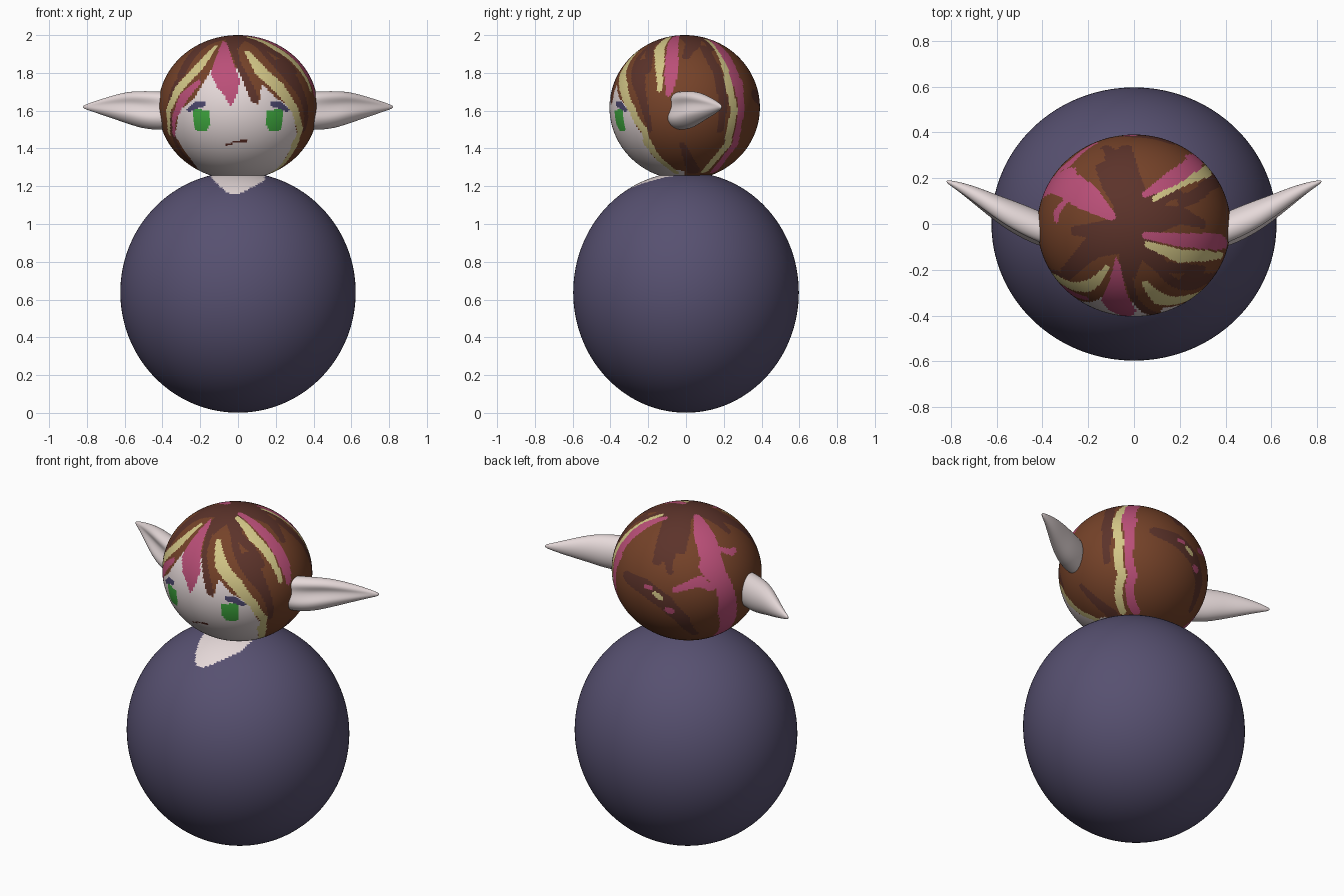
import bpy
import bmesh
import math
from mathutils import Vector
from mathutils.kdtree import KDTree

cube = bpy.data.objects.get("Cube")
if cube:
    bpy.data.objects.remove(cube, do_unlink=True)


def linear(value):
    return value / 12.92 if value < 0.04 else ((value + 0.055) / 1.055) ** 2.4


# Flat colours, given as screen values
PALETTE = {
    "hair_brown": (0.46, 0.26, 0.16),
    "hair_dark": (0.36, 0.2, 0.165),
    "hair_pink": (0.73, 0.31, 0.47),
    "hair_cream": (0.83, 0.78, 0.53),
    "skin": (0.9, 0.85, 0.85),
    "eye_green": (0.25, 0.67, 0.25),
    "robe_violet": (0.34, 0.315, 0.44),
    "brow_blue": (0.3, 0.28, 0.43),
    "mouth_brown": (0.36, 0.17, 0.14),
}
NAMES = list(PALETTE)
MATERIALS = []
for name, screen in PALETTE.items():
    material = bpy.data.materials.new(name)
    material.use_nodes = True
    colour = [linear(c) for c in screen] + [1.0]
    material.diffuse_color = colour
    shader = material.node_tree.nodes["Principled BSDF"]
    shader.inputs["Base Color"].default_value = colour
    shader.inputs["Roughness"].default_value = 0.8
    MATERIALS.append(material)

# Each projection: horizontal axis, vertical axis, depth axis, depth sign
PROJECTIONS = {
    "front": (0, 2, 1, -1),
    "back": (0, 2, 1, 1),
    "right": (1, 2, 0, 1),
    "left": (1, 2, 0, -1),
    "top": (0, 1, 2, 1),
}


class PaintedBall:
    """Smooth ellipsoid whose faces are coloured by strokes and outlines."""

    def __init__(self, name, centre, radii, segments, rings, base):
        bpy.ops.mesh.primitive_uv_sphere_add(segments=segments, ring_count=rings, radius=1, location=centre)
        self.object = bpy.context.object
        self.object.name = name
        self.object.scale = radii
        bpy.ops.object.transform_apply(location=True, rotation=False, scale=True)
        bpy.ops.object.shade_smooth()
        self.centre, self.radii = Vector(centre), Vector(radii)
        self.faces = self.object.data.polygons
        for material in MATERIALS:
            self.object.data.materials.append(material)
        self.tree = KDTree(len(self.faces))
        for face in self.faces:
            face.material_index = NAMES.index(base)
            self.tree.insert(face.center, face.index)
        self.tree.balance()

    def lift(self, projection, u, v):
        """Put a flat point onto the surface."""
        across, up, depth, sign = PROJECTIONS[projection]
        n = Vector((0, 0, 0))
        n[across] = (u - self.centre[across]) / self.radii[across]
        n[up] = (v - self.centre[up]) / self.radii[up]
        n[depth] = sign * math.sqrt(max(0, 1 - n.length_squared))
        n.normalize()
        return self.centre + n * self.radii

    def stroke(self, colour, projection, *points, steps=24):
        """Tapered lock through points of (across, up, half width)."""
        index = NAMES.index(colour)
        for start, end in zip(points, points[1:]):
            for step in range(steps + 1):
                u, v, width = Vector(start).lerp(Vector(end), step / steps)
                for _, face, _ in self.tree.find_range(self.lift(projection, u, v), width):
                    self.faces[face].material_index = index

    def outline(self, colour, *points):
        """Fill an outline on the front half."""
        index = NAMES.index(colour)
        edges = list(zip(points, points[1:] + points[:1]))
        for face in self.faces:
            x, y, z = face.center
            if y > self.centre.y:
                continue
            inside = False
            for (ax, az), (bx, bz) in edges:
                if (az > z) != (bz > z) and x < ax + (bx - ax) * (z - az) / (bz - az):
                    inside = not inside
            if inside:
                face.material_index = index


# Body with a bare neckline
body = PaintedBall("body", (0, 0, 0.638), (0.623, 0.597, 0.637), 192, 128, "robe_violet")
body.outline("skin", (-0.15, 1.3), (0.15, 1.3), (0.14, 1.23), (0.05, 1.18), (-0.01, 1.155), (-0.06, 1.165), (-0.14, 1.24))

# Head, with brown hair as the base
head = PaintedBall("head", (0, -0.007, 1.617), (0.422, 0.398, 0.383), 240, 150, "hair_brown")
stroke = head.stroke

# Dark crown and its radiating locks
dark = "hair_dark"
stroke(dark, "top", (0, 0.02, 0.09), (-0.03, 0.2, 0.06), (-0.04, 0.33, 0.03))
stroke(dark, "top", (0, 0.05, 0.06), (-0.1, 0.17, 0.04), (-0.14, 0.25, 0.03))
stroke(dark, "top", (0, 0, 0.08), (0.2, 0.04, 0.04), (0.3, 0, 0.02))
stroke(dark, "top", (0.02, 0.05, 0.06), (0.14, 0.13, 0.03), (0.2, 0.13, 0.02))
stroke(dark, "top", (0, -0.05, 0.07), (-0.18, -0.1, 0.05), (-0.3, -0.22, 0.03))
stroke(dark, "top", (0, -0.08, 0.06), (-0.03, -0.22, 0.04))
stroke(dark, "top", (0.03, -0.08, 0.06), (0.12, -0.19, 0.03), (0.3, -0.2, 0.02))
stroke(dark, "top", (-0.1, -0.03, 0.05), (-0.26, -0.03, 0.02))

# Dark locks on the sides and back
stroke(dark, "right", (0.1, 1.93, 0.03), (0.17, 1.8, 0.03), (0.2, 1.65, 0.03), (0.18, 1.5, 0.02))
stroke(dark, "right", (-0.24, 1.85, 0.03), (-0.24, 1.7, 0.03), (-0.19, 1.5, 0.015))
stroke(dark, "right", (-0.02, 1.42, 0.015), (0.04, 1.28, 0.035))
stroke(dark, "left", (-0.22, 1.75, 0.02), (-0.2, 1.5, 0.02), (-0.1, 1.3, 0.02))
stroke(dark, "back", (0.15, 1.68, 0.03), (0, 1.66, 0.05), (-0.12, 1.6, 0.05), (-0.2, 1.5, 0.04), (-0.22, 1.38, 0.02))
stroke(dark, "back", (-0.08, 1.93, 0.05), (-0.1, 1.83, 0.03), (-0.13, 1.77, 0.015))

# Bare face
head.outline(
    "skin", (-0.16, 1.22), (-0.24, 1.33), (-0.29, 1.4), (-0.335, 1.47), (-0.31, 1.6),
    (-0.23, 1.67), (-0.18, 1.75), (-0.14, 1.82), (0.02, 1.82), (0.05, 1.71), (0.1, 1.63),
    (0.13, 1.74), (0.2, 1.67), (0.29, 1.61), (0.31, 1.48), (0.28, 1.4), (0.24, 1.33), (0.16, 1.22))

# Brown fringe with a dark edge
head.outline(
    "hair_brown", (-0.03, 1.95), (0.04, 1.9), (0.1, 1.82), (0.12, 1.7),
    (0.11, 1.63), (0.07, 1.65), (0.03, 1.77), (-0.03, 1.87))
stroke(dark, "front", (-0.03, 1.95, 0.02), (0, 1.85, 0.015), (0.05, 1.75, 0.02), (0.09, 1.66, 0.022))
stroke(dark, "front", (0.13, 1.92, 0.02), (0.25, 1.79, 0.025), (0.34, 1.68, 0.02))

# Cream locks
cream = "hair_cream"
stroke(cream, "front", (-0.12, 1.94, 0.012), (-0.2, 1.84, 0.03), (-0.32, 1.71, 0.03), (-0.37, 1.6, 0.02), (-0.365, 1.48, 0.012))
stroke(cream, "front", (0.05, 1.91, 0.015), (0.12, 1.81, 0.035), (0.22, 1.72, 0.035), (0.3, 1.61, 0.025), (0.33, 1.5, 0.022), (0.3, 1.41, 0.022))
stroke(cream, "right", (-0.21, 1.43, 0.022), (-0.14, 1.34, 0.02), (-0.05, 1.27, 0.015))
stroke(cream, "top", (0.06, -0.09, 0.015), (0.2, -0.14, 0.03), (0.32, -0.14, 0.025))
stroke(cream, "right", (-0.14, 1.85, 0.025), (-0.14, 1.71, 0.012))
stroke(cream, "top", (0.09, 0.11, 0.012), (0.2, 0.18, 0.022), (0.32, 0.23, 0.025))
stroke(cream, "right", (0.23, 1.73, 0.025), (0.255, 1.6, 0.025), (0.22, 1.42, 0.025), (0.1, 1.28, 0.02))
stroke(cream, "back", (-0.1, 1.62, 0.015), (-0.06, 1.64, 0.015))

# Pink locks
pink = "hair_pink"
head.outline(
    pink, (-0.08, 1.97), (-0.12, 1.88), (-0.145, 1.8), (-0.11, 1.72), (-0.07, 1.68),
    (-0.04, 1.62), (0, 1.7), (0.01, 1.76), (-0.03, 1.87), (-0.06, 1.96))
stroke(pink, "front", (-0.21, 1.75, 0.015), (-0.29, 1.67, 0.03), (-0.34, 1.56, 0.016), (-0.34, 1.47, 0.01))
stroke(pink, "top", (0.05, -0.05, 0.015), (0.2, -0.07, 0.03), (0.33, -0.075, 0.035))
stroke(pink, "right", (-0.075, 1.88, 0.035), (-0.08, 1.78, 0.035), (-0.09, 1.69, 0.015))
stroke(pink, "top", (0.05, 0.13, 0.015), (0.17, 0.2, 0.035), (0.27, 0.27, 0.035))
stroke(pink, "right", (0.28, 1.75, 0.035), (0.295, 1.6, 0.025), (0.26, 1.42, 0.025), (0.15, 1.28, 0.025))
stroke(pink, "top", (-0.1, 0.035, 0.02), (-0.21, 0.12, 0.06), (-0.32, 0.19, 0.065))
stroke(pink, "left", (0.2, 1.8, 0.06), (0.17, 1.7, 0.05), (0.14, 1.53, 0.06), (0.06, 1.33, 0.04), (0.03, 1.26, 0.03))
stroke(pink, "top", (-0.3, 0.1, 0.015), (-0.34, 0.05, 0.02), (-0.34, 0.02, 0.015))
stroke(pink, "back", (-0.33, 1.69, 0.02), (-0.28, 1.73, 0.03), (-0.17, 1.68, 0.015))
stroke(pink, "back", (-0.03, 1.67, 0.014), (0, 1.67, 0.014))
stroke(pink, "back", (-0.15, 1.55, 0.018), (-0.13, 1.55, 0.018))

# Eyes and brows
for side in (-1, 1):
    head.outline(
        "eye_green", (side * 0.15, 1.6), (side * 0.235, 1.61), (side * 0.237, 1.53),
        (side * 0.22, 1.49), (side * 0.17, 1.49), (side * 0.148, 1.53))
    stroke("brow_blue", "front", (side * 0.26, 1.605, 0.014), (side * 0.22, 1.63, 0.018), (side * 0.18, 1.635, 0.014))

# Mouth
stroke("mouth_brown", "front", (-0.06, 1.42, 0.006), (-0.03, 1.425, 0.007))
stroke("mouth_brown", "front", (-0.02, 1.435, 0.006), (0.04, 1.438, 0.009))

# Pointed ears: sections of x, y, z, half depth, half height, hollow
SECTIONS = [
    (0.34, -0.05, 1.6, 0.075, 0.1, 0.1),
    (0.43, -0.02, 1.6, 0.085, 0.104, 0.45),
    (0.51, 0.015, 1.605, 0.082, 0.1, 0.55),
    (0.59, 0.055, 1.617, 0.07, 0.085, 0.55),
    (0.7, 0.125, 1.62, 0.043, 0.05, 0.35),
    (0.78, 0.17, 1.62, 0.018, 0.022, 0),
    (0.822, 0.187, 1.62, 0.006, 0.008, 0),
]
SIDES = 20


def build_ear(name, side):
    bm = bmesh.new()
    rings = []
    for x, y, z, depth, height, hollow in SECTIONS:
        ring = []
        for i in range(SIDES):
            angle = math.tau * i / SIDES - math.pi
            dent = hollow * math.exp(-((angle - 0.2) / 0.4) ** 2)
            ring.append(bm.verts.new((side * x, y - depth * (math.cos(angle) - dent), z + height * math.sin(angle))))
        rings.append(ring)
    for inner, outer in zip(rings, rings[1:]):
        for i in range(SIDES):
            j = (i + 1) % SIDES
            bm.faces.new((inner[i], inner[j], outer[j], outer[i]))
    bm.faces.new(rings[0])
    bm.faces.new(rings[-1])
    bmesh.ops.recalc_face_normals(bm, faces=bm.faces)
    for face in bm.faces:
        face.smooth = True
    mesh = bpy.data.meshes.new(name)
    bm.to_mesh(mesh)
    bm.free()
    mesh.materials.append(MATERIALS[NAMES.index("skin")])
    ear = bpy.data.objects.new(name, mesh)
    bpy.context.collection.objects.link(ear)
    ear.modifiers.new("smooth", "SUBSURF").levels = 2
    ear.modifiers["smooth"].render_levels = 2


build_ear("left_ear", 1)
build_ear("right_ear", -1)
